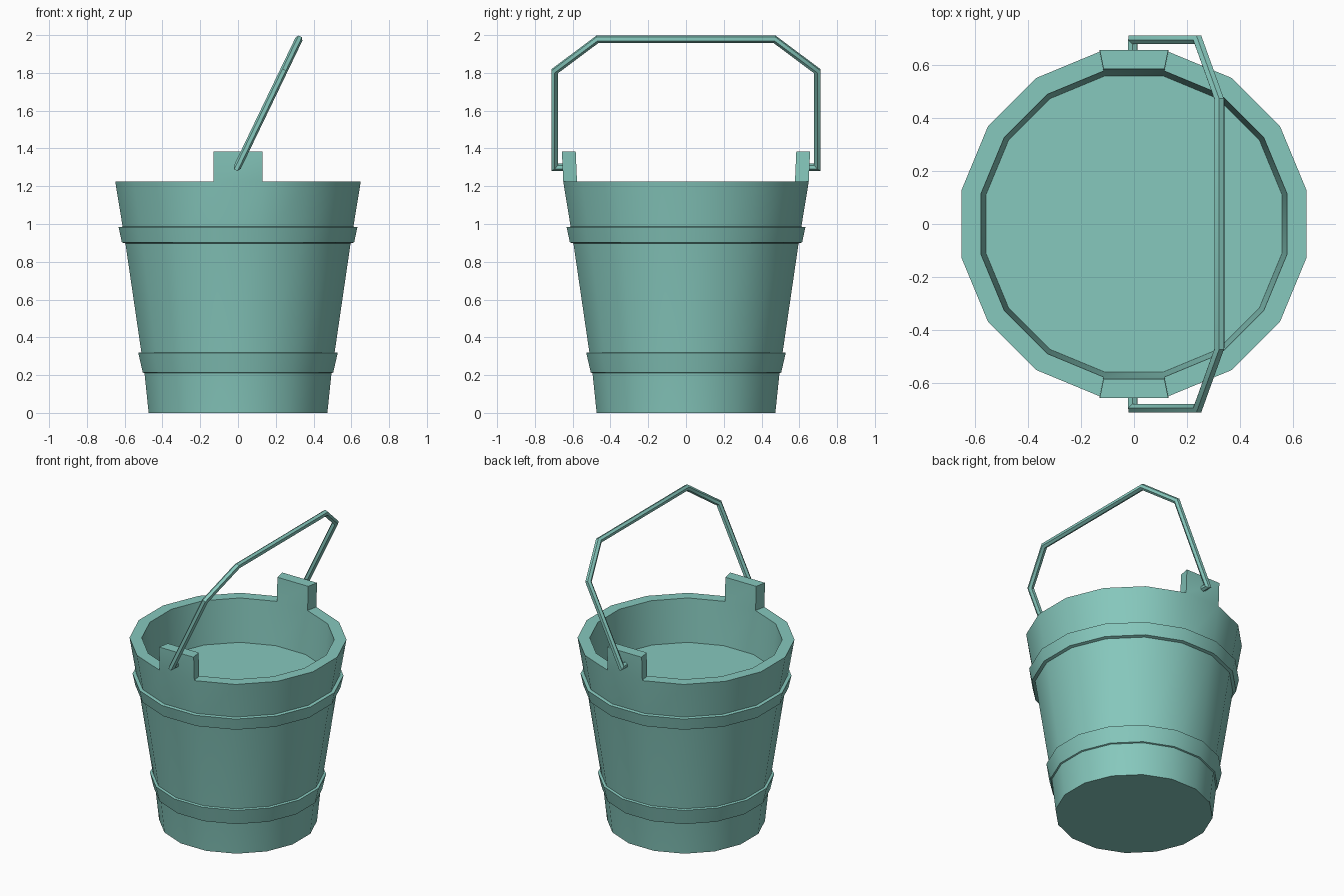
import bpy, bmesh, math
from mathutils import Vector

if "Cube" in bpy.data.objects:
    bpy.data.objects.remove(bpy.data.objects["Cube"])

SIDES = 16
STEP = 2 * math.pi / SIDES


def ring(bm, apothem, z):
    """16-sided ring with flat sides facing the axes."""
    r = apothem / math.cos(STEP / 2)
    return [bm.verts.new((r * math.cos((i + 0.5) * STEP), r * math.sin((i + 0.5) * STEP), z))
            for i in range(SIDES)]


def bridge(bm, a, b):
    n = len(a)
    return [bm.faces.new((a[i], a[(i + 1) % n], b[(i + 1) % n], b[i])) for i in range(n)]


def finish(bm, name, mat):
    bmesh.ops.recalc_face_normals(bm, faces=bm.faces[:])
    me = bpy.data.meshes.new(name)
    bm.to_mesh(me)
    bm.free()
    ob = bpy.data.objects.new(name, me)
    bpy.context.collection.objects.link(ob)
    me.materials.append(mat)
    bpy.ops.object.select_all(action='DESELECT')
    ob.select_set(True)
    bpy.context.view_layer.objects.active = ob
    bpy.ops.object.shade_smooth_by_angle(angle=math.radians(30))
    return ob


mat = bpy.data.materials.new("teal")
mat.diffuse_color = (0.24, 0.58, 0.51, 1)
mat.use_nodes = True
mat.node_tree.nodes["Principled BSDF"].inputs["Base Color"].default_value = mat.diffuse_color

# Bucket: outer wall, rim, inner wall down to the content level
bm = bmesh.new()
profile = [(0.473, 0), (0.494, 0.2), (0.595, 0.89), (0.65, 1.225), (0.577, 1.225), (0.558, 0.935)]
rings = [ring(bm, r, z) for r, z in profile]
walls = [bridge(bm, a, b) for a, b in zip(rings, rings[1:])]
bm.faces.new(rings[0])
bm.faces.new(rings[-1])

# Handle lugs: raise the front and back rim faces
for face in [f for f in walls[3] if abs(f.calc_center_median().x) < 0.01]:
    side = math.copysign(1, face.calc_center_median().y)
    out = bmesh.ops.extrude_face_region(bm, geom=[face])
    verts = [g for g in out["geom"] if isinstance(g, bmesh.types.BMVert)]
    bmesh.ops.translate(bm, verts=verts, vec=(0, side * 0.007, 0.16))
    bmesh.ops.delete(bm, geom=[face], context='FACES_ONLY')
finish(bm, "bucket", mat)

# Hoops
hoops = {
    "lower_hoop": [(0.48, 0.204), (0.504, 0.214), (0.528, 0.318), (0.49, 0.325)],
    "upper_hoop": [(0.58, 0.892), (0.615, 0.903), (0.632, 0.983), (0.59, 0.989)],
}
for name, section in hoops.items():
    bm = bmesh.new()
    rs = [ring(bm, r, z) for r, z in section]
    for i in range(4):
        bridge(bm, rs[i], rs[(i + 1) % 4])
    finish(bm, name, mat)

# Handle: hexagonal bar swept along a mitred path in a tilted plane
half = [(0.625, 0), (0.695, 0), (0.695, 0.565), (0.468, 0.753)]
path = [Vector(p) for p in half] + [Vector((-y, v)) for y, v in reversed(half)]
tilt = math.radians(25.7)
up = Vector((math.sin(tilt), 0, math.cos(tilt)))
across = Vector((math.cos(tilt), 0, -math.sin(tilt)))
pivot = Vector((-0.004, 0, 1.3))
bm = bmesh.new()
rs = []
for i, p in enumerate(path):
    d0 = (p - path[i - 1]).normalized() if i else (path[1] - p).normalized()
    d1 = (path[i + 1] - p).normalized() if i < len(path) - 1 else d0
    t = (d0 + d1).normalized()
    m = Vector((-t.y, t.x)) / t.dot(d0)
    loop = []
    for k in range(6):
        a = k * math.pi / 3
        q = p + m * 0.019 * math.sin(a)
        loop.append(bm.verts.new(pivot + Vector((0, q.x, 0)) + up * q.y + across * 0.02 * math.cos(a)))
    rs.append(loop)
for a, b in zip(rs, rs[1:]):
    bridge(bm, a, b)
bm.faces.new(rs[0])
bm.faces.new(rs[-1])
finish(bm, "handle", mat)
